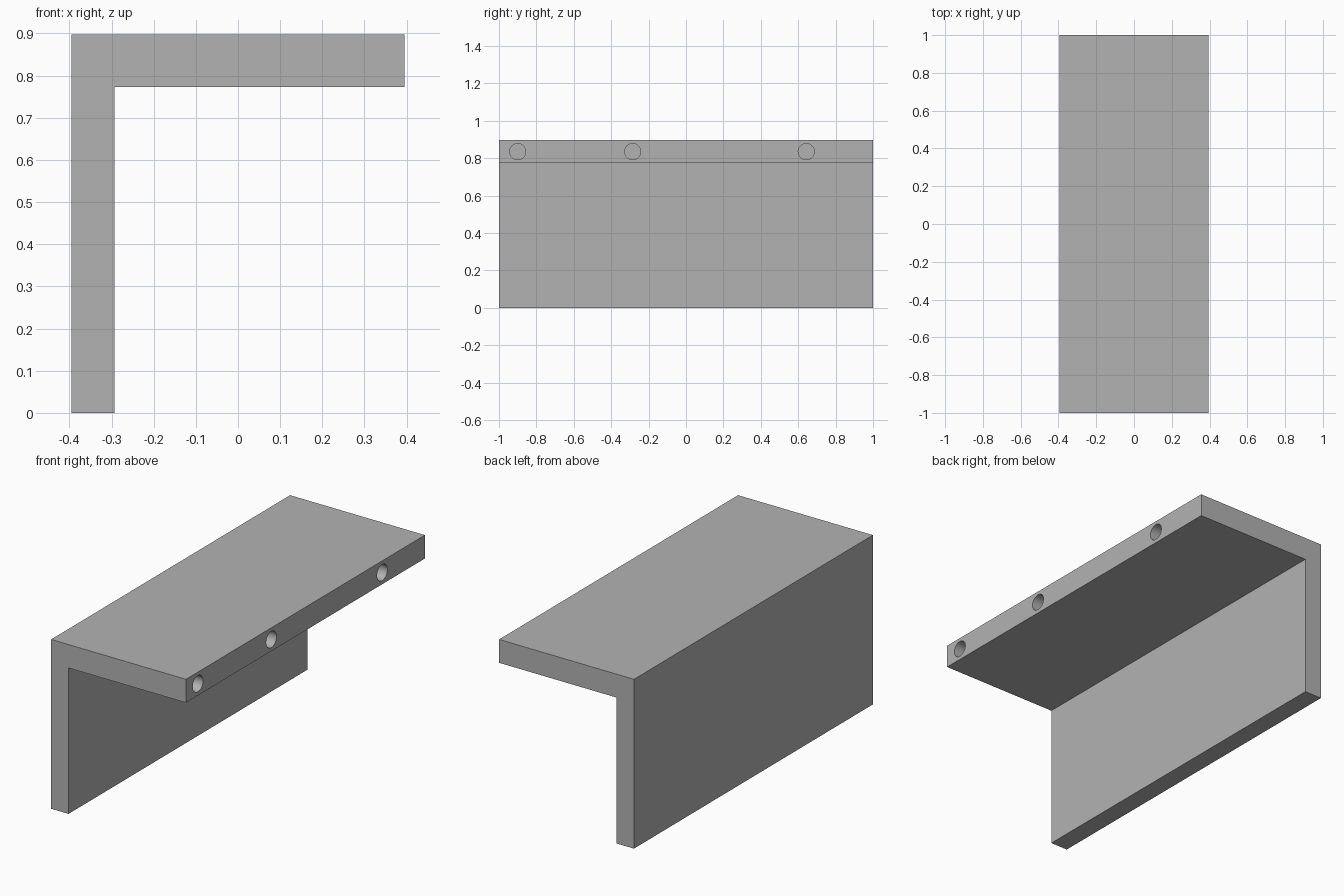
import bpy, bmesh, math
from mathutils import Matrix

cube = bpy.data.objects.get("Cube")
if cube:
    bpy.data.objects.remove(cube, do_unlink=True)

grey = bpy.data.materials.new("plain grey")
grey.use_nodes = True
colour = (0.45, 0.45, 0.45, 1)
grey.diffuse_color = colour
grey.node_tree.nodes["Principled BSDF"].inputs["Base Color"].default_value = colour


def add_object(name, bm):
    bmesh.ops.recalc_face_normals(bm, faces=bm.faces)
    mesh = bpy.data.meshes.new(name)
    bm.to_mesh(mesh)
    bm.free()
    mesh.materials.append(grey)
    obj = bpy.data.objects.new(name, mesh)
    bpy.context.collection.objects.link(obj)
    return obj


# Angle bracket: L-shaped profile extruded along y
left, right, inner = -0.395, 0.395, -0.293
top, under = 0.897, 0.773
profile = [(left, 0), (inner, 0), (inner, under), (right, under), (right, top), (left, top)]
bm = bmesh.new()
face = bm.faces.new([bm.verts.new((x, -1, z)) for x, z in profile])
extruded = bmesh.ops.extrude_face_region(bm, geom=[face])
bmesh.ops.translate(bm, vec=(0, 2, 0),
                    verts=[v for v in extruded["geom"] if isinstance(v, bmesh.types.BMVert)])
bracket = add_object("angle_bracket", bm)

# Blind holes drilled into the edge of the top flange
hole_depth, hole_radius = 0.2, 0.043
bm = bmesh.new()
for y in (-0.9, -0.285, 0.643):
    place = Matrix.Translation((right, y, (top + under) / 2)) @ Matrix.Rotation(math.pi / 2, 4, "Y")
    bmesh.ops.create_cone(bm, cap_ends=True, segments=48, radius1=hole_radius,
                          radius2=hole_radius, depth=2 * hole_depth, matrix=place)
cutter = add_object("hole_cutter", bm)
cutter.hide_render = True
cutter.hide_viewport = True
cutter.display_type = "WIRE"

drill = bracket.modifiers.new("edge_holes", "BOOLEAN")
drill.operation = "DIFFERENCE"
drill.solver = "EXACT"
drill.object = cutter

# Bake the holes, then smooth their walls while keeping edges sharp
bpy.ops.object.select_all(action="DESELECT")
bracket.select_set(True)
bpy.context.view_layer.objects.active = bracket
bpy.ops.object.modifier_apply(modifier=drill.name)
bpy.ops.object.shade_smooth_by_angle(angle=math.radians(30))
